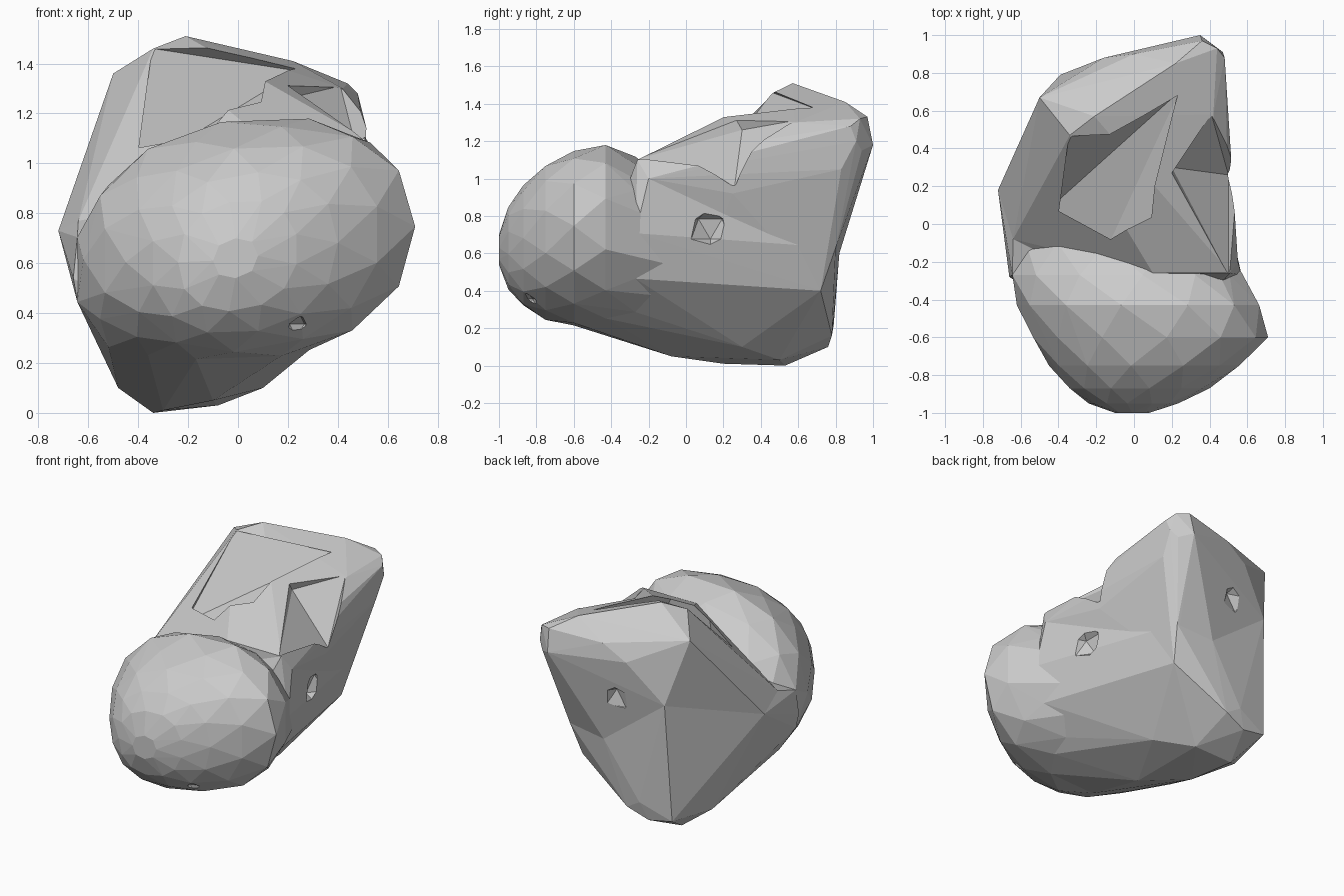
import bpy, bmesh
from math import sin, cos, pi

if "Cube" in bpy.data.objects:
    bpy.data.objects.remove(bpy.data.objects["Cube"])


def hull(name, pts):
    bm = bmesh.new()
    for p in pts:
        bm.verts.new(p)
    bmesh.ops.convex_hull(bm, input=bm.verts[:])
    loose = [v for v in bm.verts if not v.link_faces]
    bmesh.ops.delete(bm, geom=loose, context='VERTS')
    bmesh.ops.recalc_face_normals(bm, faces=bm.faces[:])
    me = bpy.data.meshes.new(name)
    bm.to_mesh(me)
    bm.free()
    ob = bpy.data.objects.new(name, me)
    bpy.context.collection.objects.link(ob)
    return ob


def combine(target, other, op):
    bpy.context.view_layer.objects.active = target
    m = target.modifiers.new(op, 'BOOLEAN')
    m.operation = op
    m.solver = 'EXACT'
    m.object = other
    bpy.ops.object.modifier_apply(modifier=m.name)
    bpy.data.objects.remove(other)


def fuller(v):
    return (1 if v > 0 else -1) * abs(v) ** .9


# Rounded front lobe: sheared, slightly squared rings along y (y, x min, x max, z min, z max)
rings = [(-1.0, -.1, .08, .54, .7), (-.95, -.24, .24, .41, .85),
         (-.87, -.35, .4, .32, .96), (-.75, -.45, .57, .25, 1.07),
         (-.6, -.55, .71, .215, 1.14), (-.43, -.62, .68, .195, 1.18),
         (-.27, -.66, .57, .17, 1.11), (-.1, -.63, .5, .2, .98)]
lobe = []
for i, (y, x0, x1, z0, z1) in enumerate(rings):
    n = 8 if i == 0 else 13
    for k in range(n):
        a = 2 * pi * (k + .5 * (i % 2)) / n
        dx = (x1 - x0) / 2 * fuller(cos(a))
        lobe.append(((x0 + x1) / 2 + dx, y,
                     (z0 + z1) / 2 + (z1 - z0) / 2 * fuller(sin(a)) + .11 * dx))
lobe = [(x, y, max(z, .2)) if y < -.4 else (x, y, z) for x, y, z in lobe]
rock = hull("rock", lobe)

# Angular rear body: lower block
base = [(-.34, .53, 0), (-.3, .2, .01), (-.48, .4, .1), (-.1, -.08, .05),
        (-.08, .5, .03), (.1, .3, .1), (.3, 0, .28), (-.44, -.22, .27),
        (-.12, -.33, .16), (-.42, .75, .13), (-.25, .76, .1), (-.1, .78, .16), (-.2, .79, .22)]
waist = [(.28, .72, .4), (.05, .82, .6), (.32, .8, .63), (-.39, .79, .93),
         (-.72, .18, .73), (-.64, -.08, .77), (-.66, -.28, .54)]
shoulder = [(.55, -.2, 1.0), (.51, -.26, 1.1), (.38, .24, 1.08),
            (.49, .25, .92), (.11, .04, 1.19), (.1, -.26, 1.1)]
crown = [(-.34, .47, 1.46), (-.21, .57, 1.51), (-.5, .67, 1.36), (-.16, .88, 1.2)]
tip = [(.22, .85, 1.41), (.35, 1.0, 1.18), (.36, .97, 1.33), (.44, .93, 1.32),
       (.48, .88, 1.28), (.46, .83, 1.05), (.42, .58, 1.3), (0, .9, 1.3),
       (.43, .94, 1.15), (.47, .91, 1.2)]
combine(rock, hull("lower_block", base + waist + shoulder + crown[:1]), 'UNION')
# Upper block with the overhanging tip
combine(rock, hull("upper_block", waist + shoulder + crown + tip), 'UNION')
# Bridge that fills the flanks between lobe and body
flank = [p for p in lobe if (p[1] > -.3 and p[2] < .8) or (p[1] > -.65 and p[2] < .3)]
combine(rock, hull("flank_bridge", flank + base + waist + shoulder[:2]), 'UNION')

# Fan-shaped hollow behind the lobe, and dip in the right ridge
combine(rock, hull("fan_cut", [(-.13, -.1, .97), (-.34, .46, 1.46), (.24, .7, 1.37),
                               (.12, .04, 1.18), (-.45, .08, .95), (-.1, .0, 1.7)]), 'DIFFERENCE')
combine(rock, hull("ridge_cut", [(.5, -.27, 1.1), (.38, .22, 1.15), (.41, .58, 1.31), (.2, .3, 1.26),
                                 (.5, .26, .96), (.8, .2, 1.5), (.2, .1, 1.6)]), 'DIFFERENCE')
# Small weathered pits
for x, y, z, r in [(.53, .13, .73, .12), (-.09, .93, .92, .12),
                   (.25, -.85, .33, .06)]:
    bpy.ops.mesh.primitive_ico_sphere_add(subdivisions=1, radius=r, location=(x, y, z))
    combine(rock, bpy.context.object, 'DIFFERENCE')
